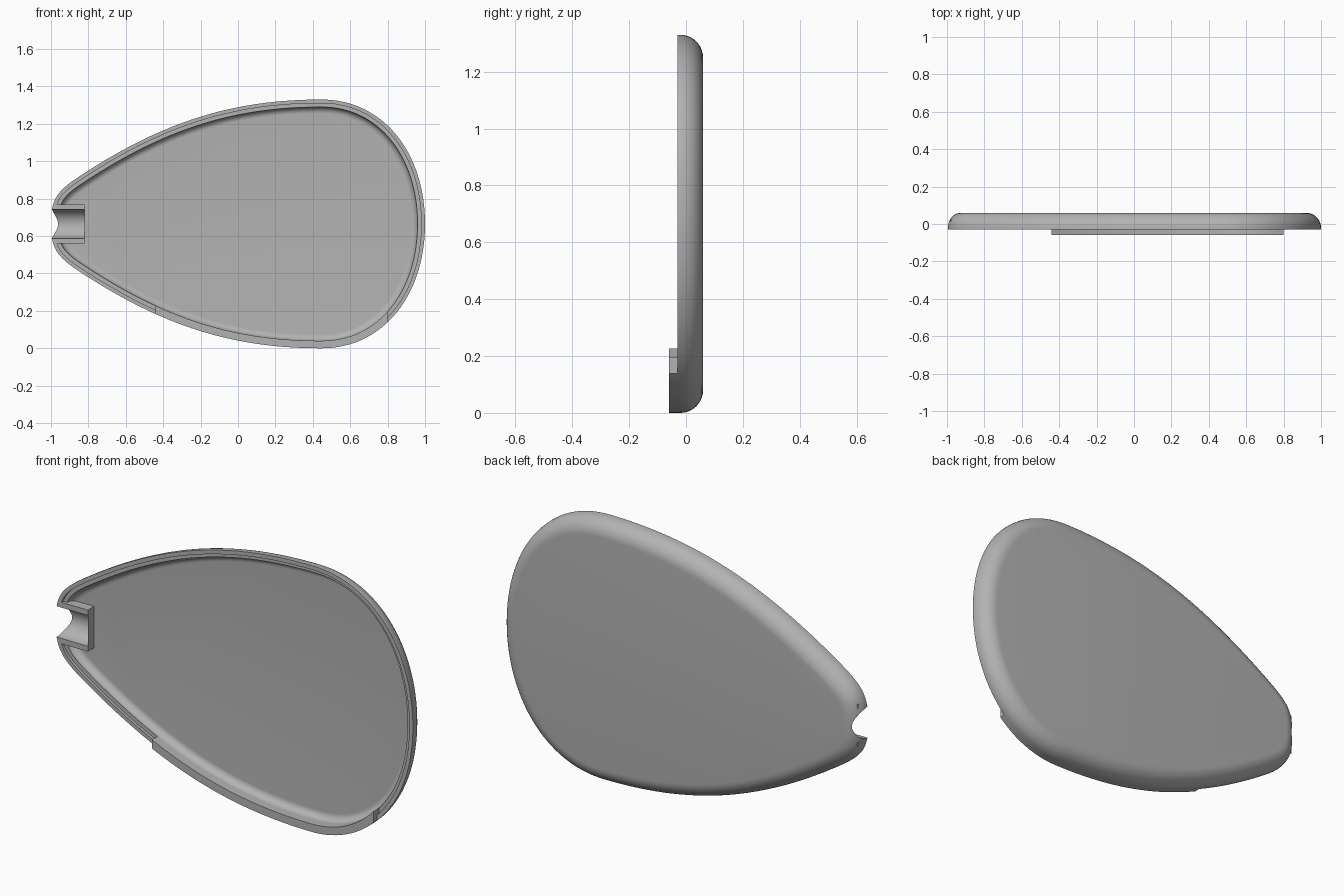
import bpy, bmesh, math
from mathutils import Vector

if "Cube" in bpy.data.objects:
    bpy.data.objects.remove(bpy.data.objects["Cube"], do_unlink=True)

MID = 0.665                     # height of the symmetry line
BACK, RIM, LEDGE, FLOOR, LIP = 0.06, -0.03, -0.015, 0.02, -0.06

grey = bpy.data.materials.new("plain grey")
grey.use_nodes = True
grey.diffuse_color = (0.45, 0.45, 0.45, 1)
grey.node_tree.nodes["Principled BSDF"].inputs["Base Color"].default_value = grey.diffuse_color


def bezier(a, b, c, d, n):
    a, b, c, d = map(Vector, (a, b, c, d))
    for i in range(n):
        t = i / n
        s = 1 - t
        yield a * s**3 + b * 3 * s * s * t + c * 3 * s * t * t + d * t**3


def make_object(name, bm):
    bmesh.ops.recalc_face_normals(bm, faces=bm.faces)
    mesh = bpy.data.meshes.new(name)
    bm.to_mesh(mesh)
    bm.free()
    mesh.materials.append(grey)
    obj = bpy.data.objects.new(name, mesh)
    bpy.context.collection.objects.link(obj)
    return obj


def smooth(obj):
    bpy.ops.object.select_all(action="DESELECT")
    obj.select_set(True)
    bpy.context.view_layer.objects.active = obj
    bpy.ops.object.shade_smooth_by_angle(angle=math.radians(30))


def boolean(obj, other, operation):
    mod = obj.modifiers.new(operation, "BOOLEAN")
    mod.operation, mod.object, mod.solver = operation, other, "EXACT"
    bpy.context.view_layer.objects.active = obj
    bpy.ops.object.modifier_apply(modifier=mod.name)
    bpy.data.objects.remove(other, do_unlink=True)


def arc(centre, radius, start, end, n=10):
    for i in range(n + 1):
        a = math.radians(start + (end - start) * i / n)
        yield centre[0] + radius * math.cos(a), centre[1] + radius * math.sin(a)


# Egg-shaped outline: upper half from the narrow end to the wide end, then mirrored
upper = list(bezier((-1, 0), (-1, 0.13), (-0.97, 0.174), (-0.85, 0.253), 16))
upper += bezier((-0.85, 0.253), (-0.4, 0.55), (-0.023, 0.665), (0.447, 0.665), 32)
upper += bezier((0.447, 0.665), (0.777, 0.665), (1, 0.38), (1, 0), 32)
upper.append(Vector((1, 0)))
outline = upper + [Vector((p.x, -p.y)) for p in upper[-2:0:-1]]
COUNT = len(outline)


def inset(i, distance):
    tangent = (outline[(i + 1) % COUNT] - outline[i - 1]).normalized()
    return outline[i] + Vector((tangent.y, -tangent.x)) * distance


def loft(bm, profile):
    """One closed ring around the outline for each (inset, y) in the profile."""
    rings = []
    for distance, y in profile:
        pts = [inset(i, distance) for i in range(COUNT)]
        rings.append([bm.verts.new((p.x, y, p.y + MID)) for p in pts])
    return rings


def bridge(bm, a, b):
    for i in range(COUNT):
        j = (i + 1) % COUNT
        bm.faces.new((a[i], a[j], b[j], b[i]))


# Shell: rounded back, stepped rim, hollow with a filleted floor
profile = list(arc((0.08, -0.02), 0.08, 90, 180))
profile += [(0, RIM), (0.02, RIM), (0.02, LEDGE)]
profile += arc((0.075, LEDGE), FLOOR - LEDGE, 180, 90)
bm = bmesh.new()
rings = loft(bm, profile)
for a, b in zip(rings, rings[1:]):
    bridge(bm, a, b)
bm.faces.new(rings[0])
bm.faces.new(rings[-1])
shell = make_object("shell", bm)

# Cable sleeve at the narrow end: a block with a half-round channel
bm = bmesh.new()
bmesh.ops.create_cube(bm, size=1)
bmesh.ops.scale(bm, vec=(0.16, 0.055, 0.21), verts=bm.verts)
bmesh.ops.translate(bm, vec=(-0.9, RIM + 0.0275, MID), verts=bm.verts)
boolean(shell, make_object("sleeve_block", bm), "UNION")

bm = bmesh.new()
section = [bm.verts.new((-1.1, y, z + MID)) for z, y in arc((0, RIM), 0.078, 0, 180, 24)]
section += [bm.verts.new((-1.1, RIM - 0.1, MID + z)) for z in (-0.078, 0.078)]
face = bm.faces.new(section)
sides = bmesh.ops.extrude_face_region(bm, geom=[face])["geom"]
bmesh.ops.translate(bm, vec=(0.28, 0, 0),
                    verts=[g for g in sides if isinstance(g, bmesh.types.BMVert)])
cutter = make_object("channel_cutter", bm)
cutter.hide_render = True
boolean(shell, cutter, "DIFFERENCE")
smooth(shell)

# Raised lip along the lower edge, trimmed square at both ends
bm = bmesh.new()
rings = loft(bm, [(0, RIM), (0, LIP), (0.04, LIP), (0.04, LEDGE), (0.02, LEDGE), (0.02, RIM)])
for a, b in zip(rings, rings[1:] + rings[:1]):
    bridge(bm, a, b)
for point, normal in (((0, 0, MID), (0, 0, 1)), ((-0.44, 0, 0), (-1, 0, 0)), ((0.8, 0, 0), (1, 0, 0))):
    bmesh.ops.bisect_plane(bm, geom=bm.verts[:] + bm.edges[:] + bm.faces[:],
                           plane_co=point, plane_no=normal, clear_outer=True)
bmesh.ops.holes_fill(bm, edges=[e for e in bm.edges if e.is_boundary], sides=0)
smooth(make_object("edge_lip", bm))
